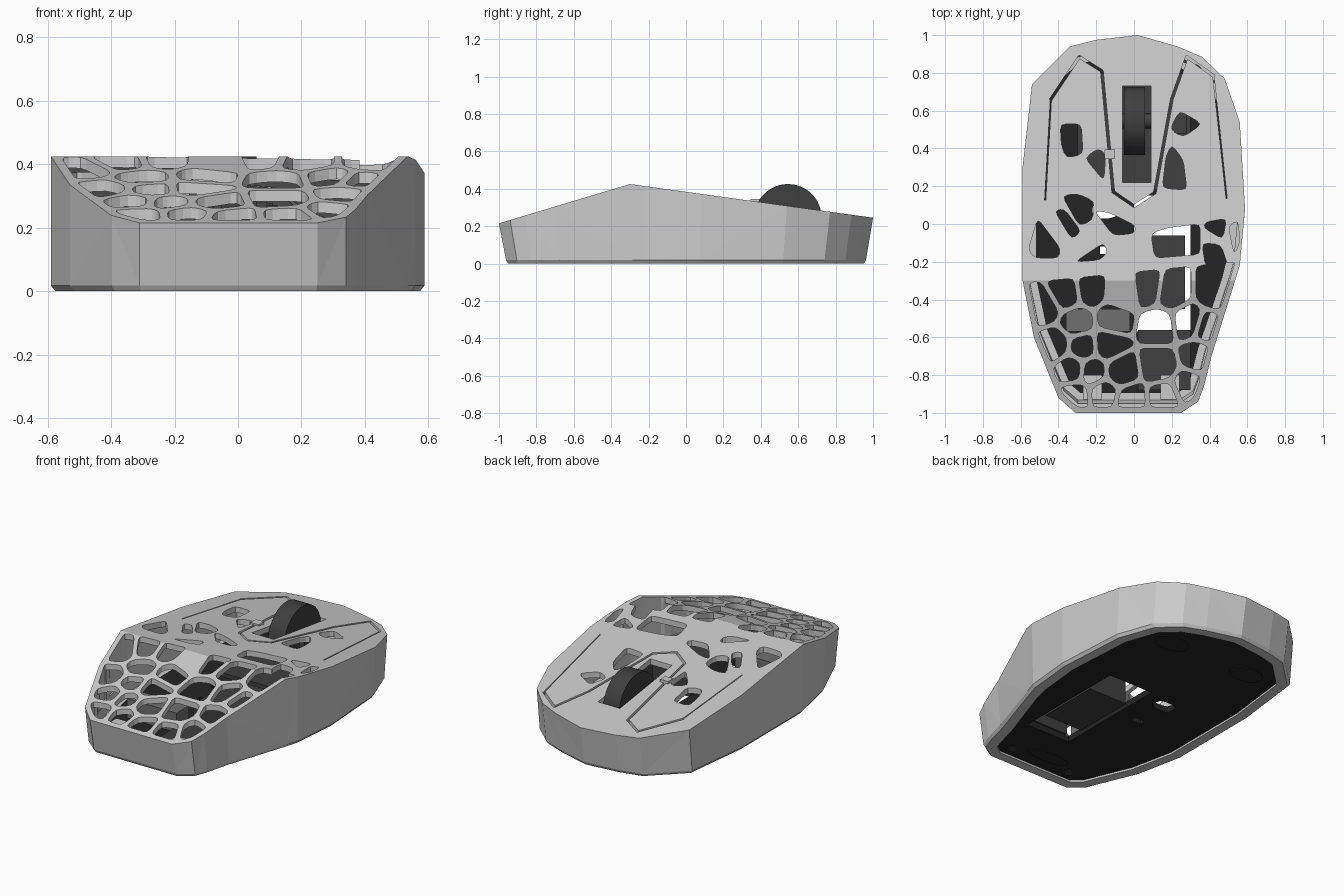
import bpy, bmesh, math
from mathutils import Vector

if "Cube" in bpy.data.objects:
    bpy.data.objects.remove(bpy.data.objects["Cube"])

# Shell footprint, counter-clockwise; points 5 and 13 lie on the top ridge
OUT = [(.02, 1), (-.2, .975), (-.34, .94), (-.54, .74), (-.59, .3), (-.59, -.3), (-.53, -.6),
       (-.40, -.92), (-.31, -1), (.25, -1), (.34, -.94), (.37, -.86), (.41, -.7), (.535, -.3),
       (.56, -.22), (.588, .08), (.56, .54), (.48, .77), (.36, .885), (.23, .94)]
RIDGE = (5, 13)


def mat(name, v):
    m = bpy.data.materials.new(name)
    m.diffuse_color = (v, v, v, 1)
    m.use_nodes = True
    m.node_tree.nodes["Principled BSDF"].inputs["Base Color"].default_value = m.diffuse_color
    return m


BLACK, DARK, MID = mat("black", .018), mat("dark", .05), mat("mid_grey", .16)


def top_z(y):
    return .425 + (y + .3) * (.3 if y < -.3 else -.1385)


def make(name, bm, material=None):
    me = bpy.data.meshes.new(name)
    bm.to_mesh(me)
    bm.free()
    ob = bpy.data.objects.new(name, me)
    bpy.context.collection.objects.link(ob)
    if material:
        me.materials.append(material)
    return ob


def inset(pts, d):
    """Offset the closed footprint inward."""
    res = []
    for i, p in enumerate(pts):
        a, p, b = Vector(pts[i - 1]), Vector(p), Vector(pts[(i + 1) % len(pts)])
        u, v = (p - a).normalized(), (b - p).normalized()
        n1, n2 = Vector((-u.y, u.x)), Vector((-v.y, v.x))
        q = p + (n1 + n2) * d / (1 + n1.dot(n2))
        res.append((q.x, -.3 if i in RIDGE else q.y))
    return res


def area(p):
    return sum(p[i - 1][0] * p[i][1] - p[i][0] * p[i - 1][1] for i in range(len(p))) / 2


def add_prism(bm, pts, z0, z1):
    if area(pts) < 0:
        pts = pts[::-1]
    lo = [bm.verts.new((x, y, z0)) for x, y in pts]
    hi = [bm.verts.new((x, y, z1)) for x, y in pts]
    bm.faces.new(lo[::-1])
    bm.faces.new(hi)
    for i in range(len(pts)):
        j = (i + 1) % len(pts)
        bm.faces.new((lo[i], lo[j], hi[j], hi[i]))


def prisms(name, polys, z0, z1, material=None):
    bm = bmesh.new()
    for p in polys:
        add_prism(bm, p, z0, z1)
    return make(name, bm, material)


def rect(x0, x1, y0, y1):
    return [(x0, y0), (x1, y0), (x1, y1), (x0, y1)]


def oval(cx, cy, rx, ry, n=20):
    return [(cx + rx * math.cos(t * math.tau / n), cy + ry * math.sin(t * math.tau / n)) for t in range(n)]


def rounded(pts, r=.03):
    res = []
    for i, p in enumerate(pts):
        p = Vector(p)
        a, b = Vector(pts[i - 1]) - p, Vector(pts[(i + 1) % len(pts)]) - p
        s = p + a.normalized() * min(r, a.length * .4)
        e = p + b.normalized() * min(r, b.length * .4)
        res += [s[:], ((s + 2 * p + e) / 4)[:], e[:]]
    return res


def clip(pts, o, n):
    """Keep the part of a polygon where (p - o).n <= 0."""
    res = []
    for i, b in enumerate(pts):
        a = pts[i - 1]
        da, db = (a - o).dot(n), (b - o).dot(n)
        if da * db < 0:
            res.append(a.lerp(b, da / (da - db)))
        if db <= 0:
            res.append(b)
    return res


def volume(me):
    bm = bmesh.new()
    bm.from_mesh(me)
    v = abs(bm.calc_volume())
    bm.free()
    return v


def cut(ob, polys, z0, z1):
    """Cut each opening on its own; a cut that would damage the part is undone."""
    bpy.context.view_layer.objects.active = ob
    for p in polys:
        cutter = prisms("cutter", [p], z0, z1)
        cutter.hide_render = True
        backup = ob.data.copy()
        m = ob.modifiers.new("cut", 'BOOLEAN')
        m.operation, m.solver, m.object = 'DIFFERENCE', 'EXACT', cutter
        bpy.ops.object.modifier_apply(modifier=m.name)
        bpy.data.objects.remove(cutter)
        if not .7 < volume(ob.data) / volume(backup) < 1.01:
            ob.data = backup


# Hollow shell: loops run from the outside bottom up, then back down inside
bm = bmesh.new()


def loop(d, z=None, drop=0, sy=1.0):
    return [bm.verts.new((x, y * sy, top_z(y) - drop if z is None else z)) for x, y in inset(OUT, d)]


loops = [loop(.075, 0, sy=.965), loop(.014, 0, sy=.965), loop(0, .018, sy=.962), loop(0),
         loop(.035, drop=.035), loop(.035, .045, sy=.965), loop(.075, .045, sy=.965)]
N = len(OUT)
for k, lo in enumerate(loops):
    if k != 3:
        hi = loops[(k + 1) % len(loops)]
        for i in range(N):
            j = (i + 1) % N
            bm.faces.new((lo[i], lo[j], hi[j], hi[i]))
for lp, step in ((loops[3], 1), (loops[4], -1)):
    bm.faces.new(lp[5:14][::step])
    bm.faces.new((lp[13:] + lp[:6])[::step])
bmesh.ops.triangulate(bm, faces=bm.faces)
shell = make("shell", bm)

# Individual openings in the upper shell
holes = [[(-.39, .53), (-.28, .53), (-.27, .37), (-.36, .35), (-.385, .42)],
         [(-.26, .35), (-.19, .40), (-.15, .37), (-.16, .23)],
         [(.19, .50), (.24, .60), (.36, .53), (.26, .46)],
         [(.17, .36), (.2, .42), (.26, .34), (.28, .18), (.15, .19)],
         [(-.38, .15), (-.30, .16), (-.21, .12), (-.22, .02), (-.29, -.01)],
         [(-.51, .03), (-.56, -.14), (-.52, -.18), (-.40, -.18), (-.39, -.13)],
         [(-.42, .07), (-.37, .08), (-.28, -.04), (-.33, -.08)],
         [(-.21, .07), (-.13, .06), (.01, -.01), (0, -.05), (-.11, -.06)],
         [(-.31, -.20), (-.16, -.10), (-.14, -.15), (-.18, -.19)],
         [(.09, -.05), (.18, -.02), (.35, 0), (.35, -.16), (.11, -.18)],
         [(.38, .01), (.49, .03), (.47, -.08), (.37, -.02)],
         [(.50, -.01), (.55, .02), (.56, -.1), (.53, -.16)],
         [(.36, -.1), (.46, -.11), (.50, -.23), (.38, -.23)]]

# Cellular lattice over the sloping palm end; the last seed stays solid
seeds = [Vector(s) for s in (
    (-.48, -.44), (-.36, -.37), (-.23, -.35), (-.30, -.52), (-.11, -.5), (-.42, -.64), (-.27, -.65),
    (-.14, -.64), (-.33, -.77), (-.22, -.78), (-.07, -.78), (-.31, -.91), (-.16, -.9), (-.02, -.93),
    (.07, -.34), (.2, -.36), (.13, -.54), (.29, -.52), (.43, -.36), (.39, -.55), (.34, -.7),
    (.13, -.75), (.16, -.92), (.29, -.86), (-.06, -.36))]
border = [Vector(p) for p in inset(OUT, .03)]
for s in seeds[:-1]:
    cell = clip(border, Vector((0, -.255)), Vector((-.1, 1)))
    for t in seeds:
        if t is not s:
            n = (t - s).normalized()
            cell = clip(cell, (s + t) / 2 - n * .013, n)
    if len(cell) > 2 and abs(area(cell)) > .001:
        holes.append([p[:] for i, p in enumerate(cell) if (p - cell[i - 1]).length > .008])
polys = [rounded(h) for h in holes]

# Wheel slot, and button grooves cut segment by segment
polys.append(rect(-.06, .09, .22, .73))
path = [Vector(p) for p in ((-.47, .13), (-.44, .66), (-.29, .885), (-.17, .81), (-.11, .17), (0, .095),
                            (.11, .165), (.2, .66), (.28, .885), (.42, .785), (.49, .14))]
for i, (a, b) in enumerate(zip(path, path[1:])):
    u = (b - a).normalized()
    n = Vector((-u.y, u.x)) * (.003 if i in (0, 9) else .007)
    a, b = a - u * .004, b + u * .005
    polys.append([(a - n)[:], (b - n)[:], (b + n)[:], (a + n)[:]])
cut(shell, polys, .13, .7)

# Base plate with battery window, sensor and switch openings
plate = prisms("base_plate", [[(x, y * .965) for x, y in inset(OUT, .072)]], .012, .05, BLACK)
cut(plate, [rect(0, .3, -.57, .15), rounded(rect(-.22, -.09, .03, .12), .04),
            rect(-.18, -.11, -.16, -.12)], -.1, .2)
prisms("glide_feet", [oval(s * .27, .65, .11, .07) for s in (-1, 1)] + [oval(-.02, -.77, .14, .045)],
       .007, .02, BLACK)
prisms("base_screws", [oval(x, -.83, .025, .025, 12) for x in (-.22, .19)], .006, .03, DARK)

# Scroll wheel with axle and supports
for name, r, w, cx in (("scroll_wheel", .18, .11, .003), ("wheel_axle", .04, .2, .01)):
    bm = bmesh.new()
    bmesh.ops.create_cone(bm, cap_ends=True, segments=48, radius1=r, radius2=r, depth=w)
    for v in bm.verts:
        v.co = (v.co.z + cx, v.co.x + .545, v.co.y + .245)
    ob = make(name, bm, DARK)
    ob.select_set(True)
    bpy.context.view_layer.objects.active = ob
    bpy.ops.object.shade_smooth_by_angle()
    ob.select_set(False)
prisms("wheel_supports", [rect(-.11, -.075, .47, .62), rect(.09, .125, .47, .62)], .05, .27, DARK)
prisms("mode_button", [rect(-.155, -.1, .345, .395)], .3, .345)

# Electronics inside
prisms("circuit_board", [rect(-.3, .3, .18, .8)], .05, .075, DARK)
prisms("click_switches", [rect(s * .24 - .04, s * .24 + .04, .48, .6) for s in (-1, 1)], .07, .2, DARK)
prisms("battery", [rect(.01, .27, -.45, -.06)], .03, .19, DARK)
prisms("receiver_tray", [rect(.02, .3, -.88, -.56)], .05, .12, DARK)
prisms("sensor_block", [rect(-.36, -.02, -.57, -.45)], .05, .17, MID)
prisms("corner_mounts", [rect(-.27, -.17, -.93, -.8), rect(.14, .24, -.93, -.8)], .05, .16)
